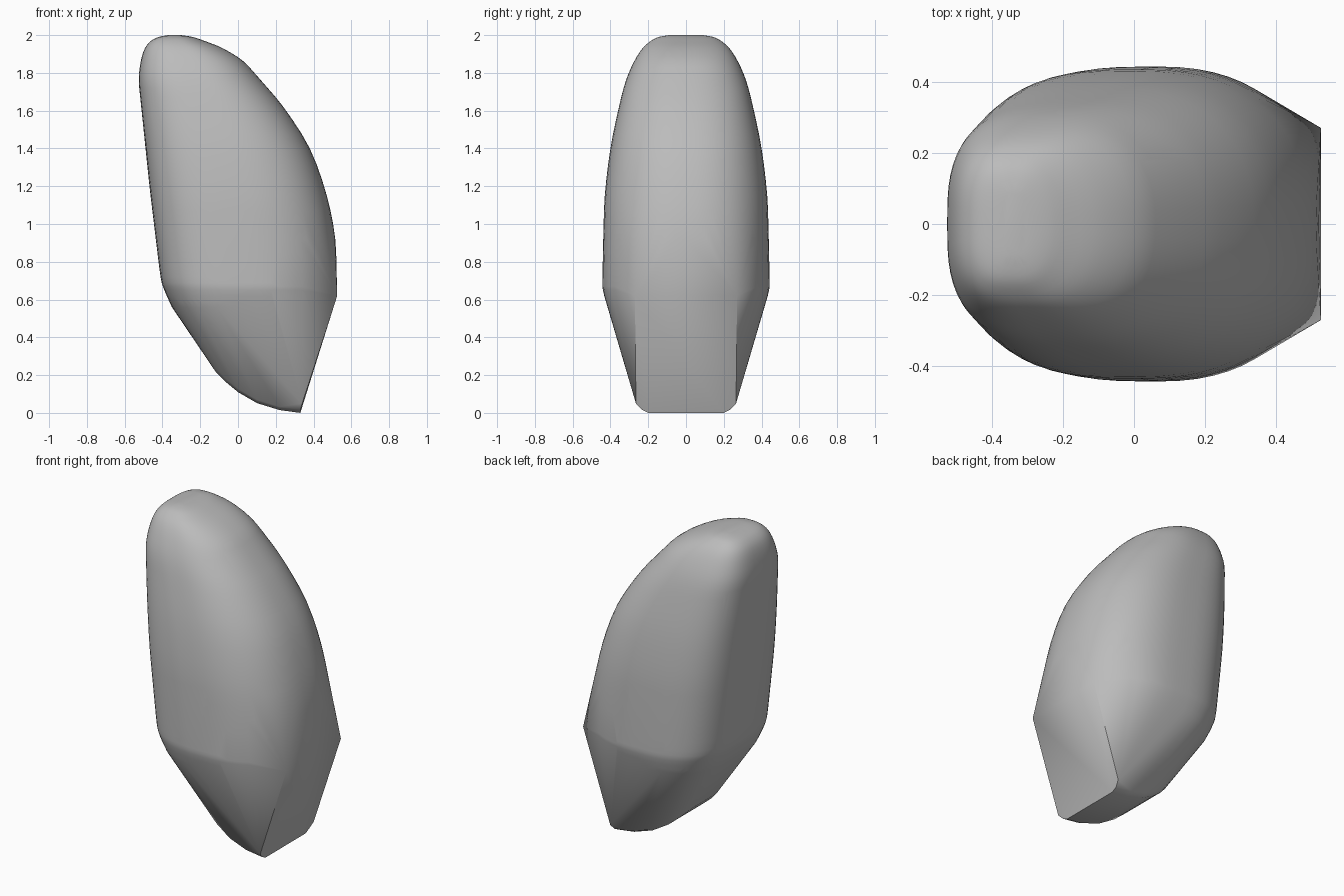
import bpy
import bmesh
from math import cos, sin, tau, radians

cube = bpy.data.objects.get("Cube")
if cube:
    bpy.data.objects.remove(cube, do_unlink=True)

grey = bpy.data.materials.new("plain grey")
grey.use_nodes = True
COLOUR = (0.5, 0.5, 0.5, 1)
grey.diffuse_color = COLOUR
grey.node_tree.nodes["Principled BSDF"].inputs["Base Color"].default_value = COLOUR

# Body profile: height, low x, high x, half width
PROFILE = [
    (0.56, -0.35, 0.49, 0.415), (0.65, -0.39, 0.52, 0.44),
    (0.72, -0.41, 0.52, 0.442), (0.92, -0.435, 0.515, 0.438),
    (1.15, -0.463, 0.47, 0.43), (1.4, -0.49, 0.38, 0.4),
    (1.62, -0.512, 0.24, 0.355), (1.76, -0.525, 0.12, 0.318),
    (1.86, -0.515, 0.03, 0.275), (1.93, -0.493, -0.08, 0.23),
    (1.97, -0.46, -0.18, 0.185), (1.99, -0.42, -0.24, 0.145),
    (2.0, -0.37, -0.3, 0.09),
]
SEGMENTS = 64
STEPS = 3


def spline(a, b, c, d, t):
    """Point between b and c on a smooth curve, t from 0 to 1."""
    return b + 0.5 * t * (c - a + t * (2*a - 5*b + 4*c - d + t * (3*(b - c) + d - a)))


def rounded(value, power):
    return abs(value) ** power * (1 if value > 0 else -1)


def ring(z, low, high, width):
    """Rounded oval, blunter on the low-x side."""
    mid, half = (low + high) / 2, (high - low) / 2
    for i in range(SEGMENTS):
        c, s = cos(tau * i / SEGMENTS), sin(tau * i / SEGMENTS)
        p = 2 / (2.35 if c > 0 else 3)
        yield mid + half * rounded(c, p), width * rounded(s, p), z


points = []
last = len(PROFILE) - 1
for i in range(last):
    near = [PROFILE[min(max(i + k, 0), last)] for k in (-1, 0, 1, 2)]
    for step in range(STEPS):
        t = step / STEPS
        points += ring(*[spline(*column, t) for column in zip(*near)])
points += ring(*PROFILE[last])

# Flat end plate corners and the curved keel with its bevelled rim
KEEL = [
    (0.33, 0.0, 0.2), (0.22, 0.015, 0.2), (0.1, 0.052, 0.19),
    (0.0, 0.11, 0.175), (-0.07, 0.168, 0.155), (-0.12, 0.22, 0.13),
]
for side in (-1, 1):
    points.append((0.525, side * 0.27, 0.62))
    points.append((0.34, side * 0.265, 0.05))
    for x, z, y in KEEL:
        points.append((x, side * y, z))
        points.append((x, side * (y + 0.035), z + 0.018))

# Wrap everything in one closed skin
bm = bmesh.new()
for p in points:
    bm.verts.new(p)
bmesh.ops.remove_doubles(bm, verts=bm.verts[:], dist=0.002)
hull = bmesh.ops.convex_hull(bm, input=bm.verts[:])
loose = {v for v in hull["geom_interior"] + hull["geom_unused"]
         if isinstance(v, bmesh.types.BMVert)}
bmesh.ops.delete(bm, geom=list(loose), context="VERTS")
bmesh.ops.dissolve_limit(bm, angle_limit=radians(0.3), verts=bm.verts[:], edges=bm.edges[:])
bmesh.ops.recalc_face_normals(bm, faces=bm.faces[:])
mesh = bpy.data.meshes.new("rounded_body")
bm.to_mesh(mesh)
bm.free()
mesh.materials.append(grey)

body = bpy.data.objects.new("rounded_body", mesh)
bpy.context.collection.objects.link(body)
bpy.ops.object.select_all(action="DESELECT")
body.select_set(True)
bpy.context.view_layer.objects.active = body
bpy.ops.object.shade_smooth_by_angle(angle=radians(30))
